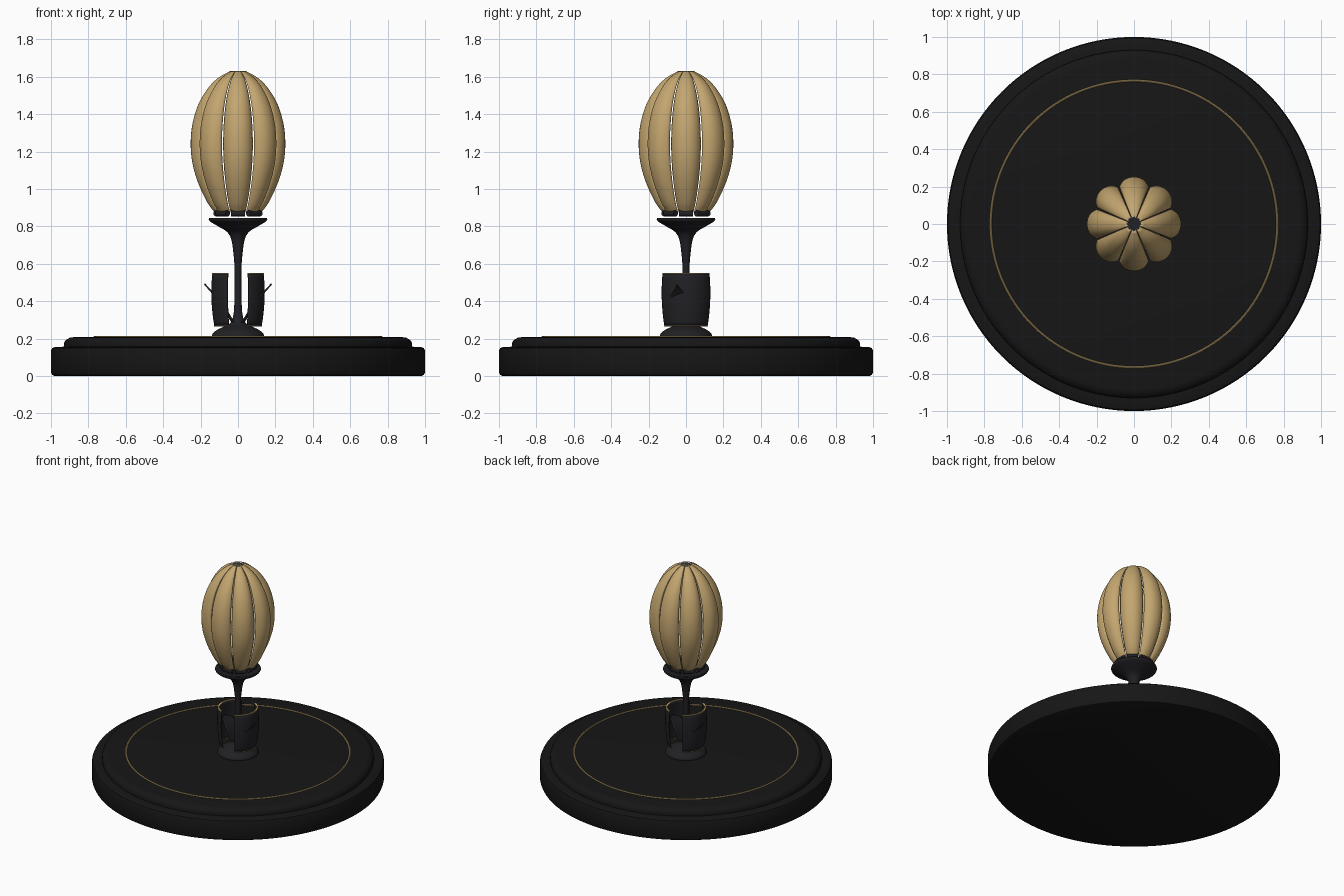
import bpy, bmesh
from math import sin, cos, pi, radians
from mathutils import Vector, Matrix

if "Cube" in bpy.data.objects:
    bpy.data.objects.remove(bpy.data.objects["Cube"])


def mat(name, c):
    m = bpy.data.materials.new(name)
    m.diffuse_color = (*c, 1)
    m.use_nodes = True
    m.node_tree.nodes["Principled BSDF"].inputs["Base Color"].default_value = m.diffuse_color
    return m


BLACK = mat("black", (0.008, 0.008, 0.008))
DARK = mat("dark_metal", (0.015, 0.015, 0.018))
GOLD = mat("gold", (0.55, 0.38, 0.16))
SILVER = mat("silver", (0.6, 0.57, 0.5))


def finish(name, bm, mats, angle=35):
    me = bpy.data.meshes.new(name)
    bm.to_mesh(me)
    bm.free()
    ob = bpy.data.objects.new(name, me)
    bpy.context.collection.objects.link(ob)
    for m in mats:
        me.materials.append(m)
    bpy.ops.object.select_all(action='DESELECT')
    ob.select_set(True)
    bpy.context.view_layer.objects.active = ob
    bpy.ops.object.shade_smooth_by_angle(angle=radians(angle))
    return ob


def grid(name, fn, nu, nv, mats, thick):
    """Thickened sheet from fn(u, v), u and v in 0..1."""
    bm = bmesh.new()
    vs = [[bm.verts.new(fn(i / nu, j / nv)) for i in range(nu + 1)] for j in range(nv + 1)]
    for j in range(nv):
        for i in range(nu):
            bm.faces.new((vs[j][i], vs[j][i + 1], vs[j + 1][i + 1], vs[j + 1][i]))
    ob = finish(name, bm, mats, 60)
    s = ob.modifiers.new("thickness", 'SOLIDIFY')
    s.thickness, s.offset = thick, -1
    if len(mats) > 1:
        s.material_offset = s.material_offset_rim = 1
    return ob


def lathe(name, pts, m, seg=96):
    bm = bmesh.new()
    rings = [[bm.verts.new((r * cos(2 * pi * i / seg), r * sin(2 * pi * i / seg), z))
              for i in range(seg)] for r, z in pts]
    for a, b in zip(rings, rings[1:]):
        for i in range(seg):
            k = (i + 1) % seg
            bm.faces.new((a[i], a[k], b[k], b[i]))
    bm.faces.new(rings[0][::-1])
    bm.faces.new(rings[-1])
    return finish(name, bm, [m])


def spline(pts, t):
    """Catmull-Rom point on a list of tuples, t in 0..1."""
    p = [Vector(q) for q in pts]
    p = [2 * p[0] - p[1]] + p + [2 * p[-1] - p[-2]]
    x = t * (len(pts) - 1)
    i = min(int(x), len(pts) - 2)
    f = x - i
    a, b, c, d = p[i:i + 4]
    return 0.5 * (2 * b + (c - a) * f + (2 * a - 5 * b + 4 * c - d) * f * f
                  + (3 * b - a - 3 * c + d) * f ** 3)


# Stepped round base and gold inlay
lathe("base", [(0.98, 0), (0.994, 0.006), (1, 0.02), (1, 0.135), (0.994, 0.149), (0.98, 0.155),
               (0.93, 0.157), (0.93, 0.178), (0.92, 0.193), (0.9, 0.205), (0.88, 0.208)], BLACK, 128)
bpy.ops.mesh.primitive_torus_add(major_radius=0.766, minor_radius=0.006, major_segments=128,
                                 minor_segments=10, location=(0, 0, 0.208))
inlay = bpy.context.object
inlay.name = "base_inlay"
inlay.data.materials.append(GOLD)
bpy.ops.object.shade_smooth_by_angle()

# Stem with domed foot and flared cup
stem = [(0.14, 0.2), (0.138, 0.222), (0.115, 0.245), (0.075, 0.265), (0.04, 0.285), (0.024, 0.33),
        (0.019, 0.42), (0.019, 0.58), (0.025, 0.66), (0.036, 0.73), (0.058, 0.77), (0.1, 0.797),
        (0.14, 0.82), (0.155, 0.832)]
lathe("stem", [tuple(spline(stem, i / 52)) for i in range(53)]
      + [(0.157, 0.838), (0.155, 0.845), (0.145, 0.845), (0.12, 0.838)], DARK, 64)

# Eight bud petals with lining, each on a hinge
profile = [(0.125, 0.875), (0.165, 0.93), (0.212, 1.03), (0.242, 1.13), (0.253, 1.23), (0.245, 1.34),
           (0.213, 1.45), (0.16, 1.54), (0.105, 1.595), (0.04, 1.632)]


def petal(ang):
    def fn(u, v):
        r, z = spline(profile, v)
        p = 2 * u - 1
        a = ang + p * radians(21.6)
        r *= 1 - 0.15 * abs(p) ** 2.3
        return (r * cos(a), r * sin(a), z)
    return fn


for k in range(8):
    a = k * pi / 4
    grid(f"petal_{k + 1}", petal(a), 16, 40, [GOLD, SILVER], 0.012)
    bm = bmesh.new()
    bmesh.ops.create_cone(bm, cap_ends=True, segments=20, radius1=0.017, radius2=0.017, depth=0.075,
                          matrix=Matrix.Translation((0.115 * cos(a), 0.115 * sin(a), 0.87))
                          @ Matrix.Rotation(a, 4, 'Z') @ Matrix.Rotation(pi / 2, 4, 'X'))
    finish(f"petal_hinge_{k + 1}", bm, [DARK])

# Two curved shields round the stem with gold rims, and two pointed leaves
blade = [(0.02, 0.265), (0.05, 0.31), (0.085, 0.375), (0.13, 0.43), (0.182, 0.49)]


def shield(ang, z0, z1, out):
    def fn(u, v):
        z = z0 + (z1 - z0) * v
        h = (z - 0.27) / 0.28
        r = 0.127 + 0.01 * h + 0.04 * h * (1 - h) + out
        a = ang + (2 * u - 1) * radians(66)
        return (r * cos(a), r * sin(a), z)
    return fn


def leaf(s):
    def fn(u, v):
        x, z = spline(blade, v)
        w = 0.012 + 0.05 * sin(pi * v ** 0.9) if v < 1 else 0.002
        w *= min(1, (1 - v) * 4 + 0.05)
        p = 2 * u - 1
        return (s * (x - 0.012 * p * p * (1 - v)), s * (w * p - 0.05 * v), z)
    return fn


for side, s in (("right", 1), ("left", -1)):
    ang = 0 if s > 0 else pi
    grid(f"shield_{side}", shield(ang, 0.27, 0.547, 0), 28, 14, [DARK], 0.01)
    grid(f"shield_top_rim_{side}", shield(ang, 0.546, 0.551, 0.001), 28, 1, [GOLD], 0.012)
    grid(f"shield_bottom_rim_{side}", shield(ang, 0.266, 0.271, 0.001), 28, 1, [GOLD], 0.012)
    grid(f"leaf_{side}", leaf(s), 8, 20, [DARK], 0.008)
